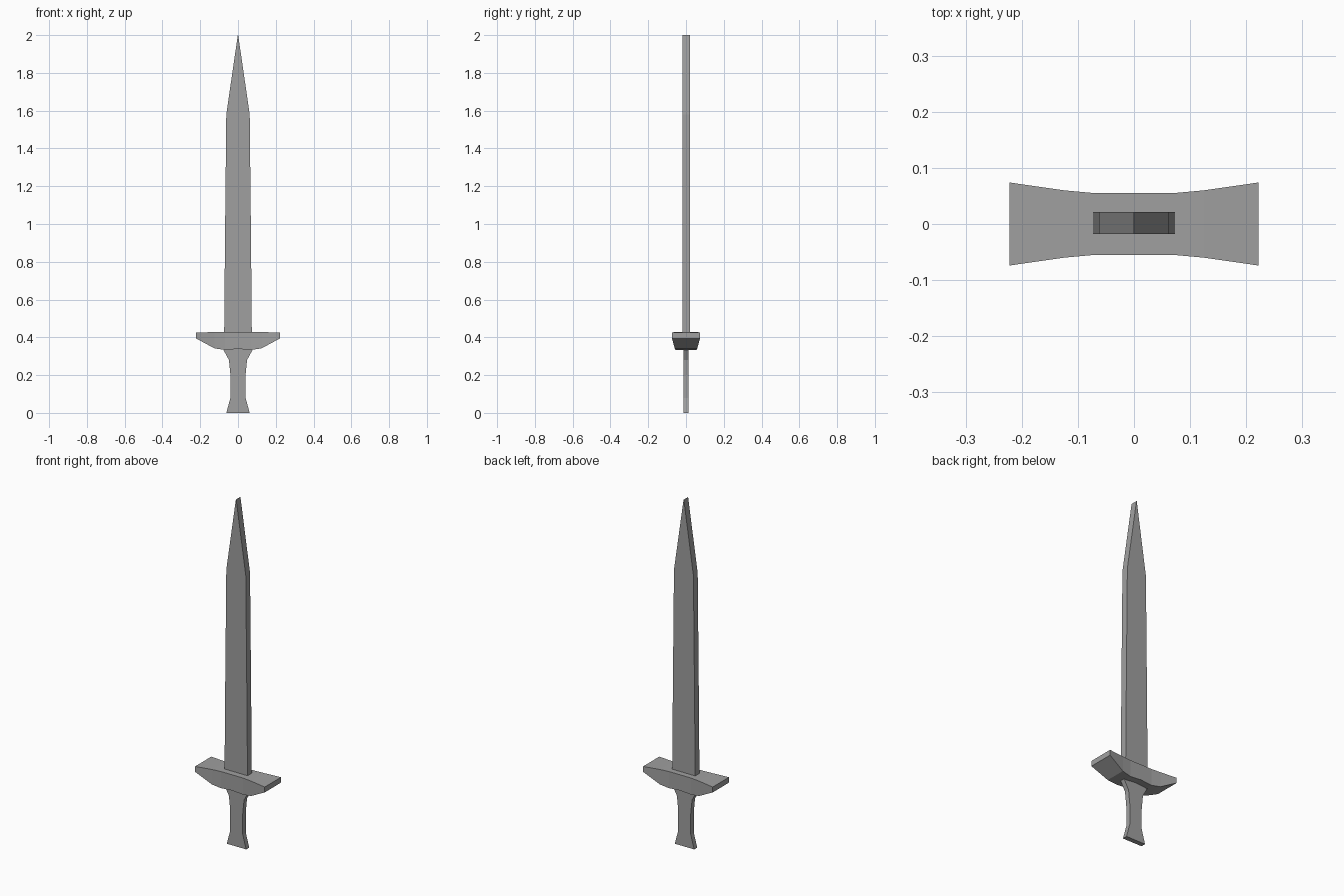
import bpy
import bmesh

cube = bpy.data.objects.get("Cube")
if cube:
    bpy.data.objects.remove(cube, do_unlink=True)

grey = bpy.data.materials.new("steel grey")
grey.use_nodes = True
colour = (0.35, 0.35, 0.35, 1)
grey.diffuse_color = colour
grey.node_tree.nodes["Principled BSDF"].inputs["Base Color"].default_value = colour


def loft(name, sections):
    """Join four-cornered sections into a closed flat-shaded solid."""
    bm = bmesh.new()
    rings = [[bm.verts.new(p) for p in ring] for ring in sections]
    for a, b in zip(rings, rings[1:]):
        for i in range(4):
            j = (i + 1) % 4
            bm.faces.new((a[i], a[j], b[j], b[i]))
    bm.faces.new(rings[0])
    bm.faces.new(rings[-1])
    bmesh.ops.recalc_face_normals(bm, faces=bm.faces)
    mesh = bpy.data.meshes.new(name)
    bm.to_mesh(mesh)
    bm.free()
    mesh.materials.append(grey)
    obj = bpy.data.objects.new(name, mesh)
    bpy.context.collection.objects.link(obj)
    return obj


def slab(name, profile, front, back):
    """Flat piece from (half width, height) pairs."""
    return loft(name, [[(-w, front, z), (w, front, z), (w, back, z), (-w, back, z)]
                       for w, z in profile])


# Blade with a tapering point
slab("blade", [(0.074, 0.41), (0.073, 0.43), (0.069, 0.9), (0.062, 1.58), (0.001, 2.0)],
     -0.018, 0.021)

# Grip, flared at both ends
slab("grip", [(0.062, 0), (0.060, 0.006), (0.040, 0.08), (0.040, 0.2),
              (0.048, 0.28), (0.078, 0.335), (0.078, 0.36)], -0.014, 0.014)

# Crossguard: (x, half depth, underside height, top height), mirrored
half = [(0.07, 0.055, 0.333, 0.429), (0.125, 0.06, 0.342, 0.428), (0.222, 0.074, 0.394, 0.425)]
stations = [(-x, d, lo, hi) for x, d, lo, hi in reversed(half)]
stations += [(0, 0.055, 0.339, 0.429)] + half
loft("crossguard", [[(x, -d, lo), (x, d, lo), (x, d, hi), (x, -d, hi)]
                    for x, d, lo, hi in stations])
